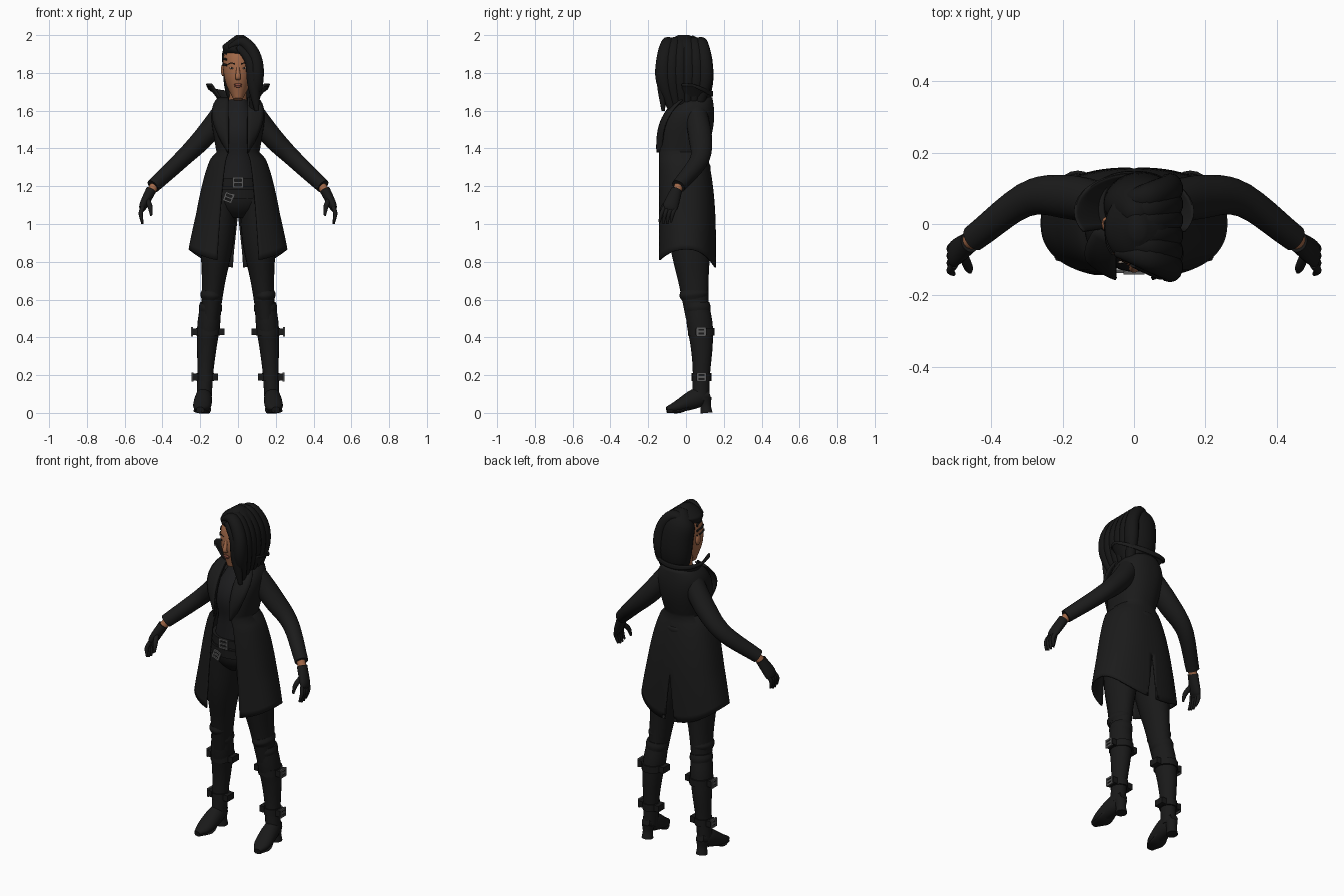
import bpy, bmesh
from math import sin, cos, pi, asin, radians
from mathutils import Vector, Matrix

cube = bpy.data.objects.get("Cube")
if cube:
    bpy.data.objects.remove(cube, do_unlink=True)


def material(name, *rgb):
    mat = bpy.data.materials.new(name)
    mat.use_nodes = True
    mat.diffuse_color = (*rgb, 1)
    shader = mat.node_tree.nodes["Principled BSDF"]
    shader.inputs["Base Color"].default_value = (*rgb, 1)
    shader.inputs["Roughness"].default_value = .8
    return mat


COAT = material("charcoal cloth", .011, .011, .011)
LEATHER = material("black leather", .01, .01, .01)
KNIT = material("dark grey knit", .012, .012, .013)
HAIR = material("black hair", .008, .008, .008)
SKIN = material("brown skin", .36, .14, .065)
LIPS = material("rose lips", .3, .09, .06)
METAL = material("grey metal", .1, .1, .1)
WHITE = material("eye white", .35, .28, .23)
SIDES = (("left", 1), ("right", -1))


def finish(name, bm, mat):
    bmesh.ops.recalc_face_normals(bm, faces=bm.faces)
    mesh = bpy.data.meshes.new(name)
    bm.to_mesh(mesh)
    bm.free()
    mesh.materials.append(mat)
    ob = bpy.data.objects.new(name, mesh)
    bpy.context.collection.objects.link(ob)
    bpy.ops.object.select_all(action='DESELECT')
    ob.select_set(True)
    bpy.context.view_layer.objects.active = ob
    bpy.ops.object.shade_smooth_by_angle(angle=radians(50))
    return ob


def curve_at(values, t):
    """Smooth interpolation through evenly spaced numbers or vectors."""
    last = len(values) - 1
    if last == 0:
        return values[0]
    i = min(int(t * last), last - 1)
    f = t * last - i
    b, c = values[i], values[i + 1]
    a = values[i - 1] if i else 2 * b - c
    d = values[i + 2] if i + 2 <= last else 2 * c - b
    return b + f / 2 * ((c - a) + f * (2 * a - 5 * b + 4 * c - d + f * (3 * b - a - 3 * c + d)))


def loft(name, mat, path, widths, depths=None, across=(1, 0, 0), sides=20, steps=16, flip=1):
    """Oval tube along a path; widths run along the 'across' direction."""
    path, across = [Vector(p) for p in path], Vector(across)
    bm = bmesh.new()
    rings = []
    for i in range(steps + 1):
        t = i / steps
        ahead, behind = curve_at(path, min(t + .01, 1)), curve_at(path, max(t - .01, 0))
        along = (ahead - behind).normalized()
        u = (across - along * along.dot(across)).normalized()
        v = along.cross(u)
        u, v = u * curve_at(widths, t), v * curve_at(depths or widths, t)
        ring = []
        for k in range(sides):
            a = 2 * pi * k / sides
            p = curve_at(path, t) + u * cos(a) + v * sin(a)
            ring.append(bm.verts.new((p.x * flip, p.y, p.z)))
        rings.append(ring)
    for low, high in zip(rings, rings[1:]):
        for k in range(sides):
            bm.faces.new((low[k - 1], low[k], high[k], high[k - 1]))
    bm.faces.new(rings[0])
    bm.faces.new(rings[-1])
    finish(name, bm, mat)


def pair(name, *args, **options):
    for side, flip in SIDES:
        loft(f"{side}_{name}", *args, flip=flip, **options)


def sheet(name, mat, rows):
    """Thin mirrored cloth from rows of points on the left half."""
    bm = bmesh.new()
    rows = [[bm.verts.new(p) for p in row] for row in rows]
    for low, high in zip(rows, rows[1:]):
        for k in range(len(low) - 1):
            bm.faces.new((low[k], low[k + 1], high[k + 1], high[k]))
    ob = finish(name, bm, mat)
    ob.modifiers.new("mirror", 'MIRROR')
    cloth = ob.modifiers.new("thickness", 'SOLIDIFY')
    cloth.thickness, cloth.offset = .008, 0


def blob(name, mat, centre, size):
    bm = bmesh.new()
    place = Matrix.Translation(centre) @ Matrix.Diagonal((*size, 1))
    bmesh.ops.create_uvsphere(bm, u_segments=16, v_segments=10, radius=1, matrix=place)
    finish(name, bm, mat)


def box(name, mat, centre, size, turn=Matrix()):
    bm = bmesh.new()
    place = Matrix.Translation(centre) @ turn @ Matrix.Diagonal((*size, 1))
    bmesh.ops.create_cube(bm, size=1, matrix=place)
    finish(name, bm, mat)


def buckle(name, centre, turn=Matrix(), reach=.024, bar=.01):
    for tag, d in SIDES:
        beside = Vector(centre) + turn @ Vector((d * reach, 0, 0))
        above = Vector(centre) + turn @ Vector((0, 0, d * reach))
        box(f"{name}_{tag}_bar", METAL, beside, (bar, bar, 2 * reach + bar), turn)
        box(f"{name}_{tag}_rail", METAL, above, (2 * reach + bar, bar, bar), turn)
    box(f"{name}_prong", METAL, centre, (2 * reach, bar, bar), turn)


# Coat: a fitted bodice above the waist, a flared skirt with a rear slit below
WAIST, NECK, HEM, SLIT, FRONT = 1.38, 1.67, .8, 1.05, -.148


def bodice(u):
    """Half width, front y, back y and half opening, from waist to neck."""
    return .11 + .05 * u - .075 * u ** 6, FRONT + .12 * u ** 3, .105 + .04 * sin(2.3 * u), .05


def skirt(t):
    flare = t ** .55
    return .11 + .148 * flare, FRONT, .155 - .05 * (1 - t) ** 3, .05 + .06 * flare


def coat_row(z, half, front, back, opening, columns=36, square=.85):
    start, row = asin((opening / half) ** (1 / square)), []
    for k in range(columns + 1):
        a = start + (pi - start) * k / columns
        c = cos(a)
        hem = .865 - c * c * (.065 if c > 0 else .095)
        h = z if z > SLIT else SLIT - (SLIT - z) * (SLIT - hem) / (SLIT - HEM)
        x = half * max(sin(a), 0) ** square if k < columns else max(0, SLIT - h) * .11
        y = (front + back) / 2 - (back - front) / 2 * abs(c) ** square * (1 if c > 0 else -1)
        row.append((x, y, h))
    return row


steps = [i / 16 for i in range(17)]
rows = [coat_row(NECK + (WAIST - NECK) * t, *bodice(1 - t)) for t in steps]
rows += [coat_row(WAIST + (HEM - WAIST) * t, *skirt(t)) for t in steps[1:]]
sheet("long_coat", COAT, rows)

# Lapels lift off the chest and spread to points
rows = []
for u in steps:
    inner, outer = .05, .055 + .085 * sin(2 * u) - .03 * u ** 8
    rows.append([(inner + (outer - inner) * t, bodice(u)[1] - .006 + .03 * t * t,
                  WAIST + (NECK - WAIST) * u) for t in steps[::4]])
sheet("lapels", COAT, rows)

# Flared collar, standing out to points at the front and lower at the back
rows = []
for v in steps:
    spread, rise = sin(1.9 * v), 1.63 + .11 * sin(2 * v)
    angles = [radians(58) + (pi - radians(58)) * t for t in steps]
    rows.append([((.08 + .085 * spread) * max(sin(a), 0), .035 - (.085 + .02 * spread) * cos(a),
                  rise + .055 * v * min(0, cos(a))) for a in angles])
sheet("collar", COAT, rows)
loft("back_coat_tab", COAT, [(-.08, .105, 1.3), (0, .122, 1.3), (.08, .105, 1.3)],
     [.018], [.008], across=(0, 0, 1))

# Sleeves, wrists and gloved hands
pair("sleeve", COAT, [(.07, .05, 1.6), (.18, .075, 1.46), (.3, .07, 1.34), (.45, -.04, 1.2)],
     [.06, .056, .045, .037], [.06, .062, .05, .038])
pair("wrist", SKIN, [(.43, -.03, 1.22), (.47, -.055, 1.16)], [.024])
pair("glove", LEATHER, [(.46, -.05, 1.18), (.5, -.08, 1.1), (.51, -.09, 1.07)],
     [.028, .022, .01], [.03, .04, .03])
for i in range(4):
    y, tip = -.115 + .02 * i, 1.02 - .01 * sin(i)
    pair(f"finger_{i + 1}", LEATHER, [(.504, y, 1.09), (.515, y - .015, 1.055), (.506, y - .025, tip - .01)],
         [.011, .011, .006], sides=10)
pair("thumb", LEATHER, [(.48, -.085, 1.13), (.465, -.12, 1.09), (.46, -.134, 1.045)],
     [.014, .013, .006], sides=10)

# Shirt, trousers and belts
loft("shirt", KNIT, [(0, .03, 1.655), (0, -.01, 1.5), (0, -.01, 1.36), (0, 0, 1.18)],
     [.05, .11, .1, .14], [.05, .12, .11, .12])
loft("hips", LEATHER, [(0, 0, 1.24), (0, 0, 1.12), (0, .01, 1.04)], [.13, .155, .06], [.12, .12, .07])
pair("trouser_leg", LEATHER, [(.085, 0, 1.14), (.12, .03, .8), (.147, .06, .5)],
     [.08, .086, .062, .048], [.11, .108, .08, .06])
pair("knee_fold", LEATHER, [(.14, .04, .65), (.143, .045, .6)], [.05, .058, .05], [.07, .077, .066])
for name, z, width in (("waist_belt", 1.22, .145), ("slung_belt", 1.16, .156)):
    loft(name, LEATHER, [(0, 0, z + .024), (0, 0, z - .024)], [width], [.132], sides=28, steps=2)
buckle("waist_buckle", (0, -.137, 1.22))
buckle("slung_buckle", (-.05, -.132, 1.14), Matrix.Rotation(.35, 4, 'Y'), reach=.02)

# Heeled boots with two buckled straps each
pair("boot_shaft", LEATHER, [(.145, .06, .57), (.165, .083, .35), (.18, .077, .07)],
     [.056, .06, .052, .042, .04], [.063, .068, .058, .046, .046])
pair("boot_cuff", LEATHER, [(.143, .06, .58), (.148, .065, .53)], [.057, .062, .056], [.064, .068, .064])
pair("boot_foot", LEATHER, [(.18, .125, .1), (.182, .06, .08), (.191, -.04, .036), (.2, -.103, .02)],
     [.025, .044, .047, .02], [.025, .052, .033, .012])
pair("boot_sole", LEATHER, [(.183, .03, .04), (.19, -.03, .01), (.2, -.1, .01)], [.036, .046, .022], [.01])
pair("boot_heel", LEATHER, [(.18, .1, .08), (.18, .108, 0)], [.036, .028, .032])
for tag, x, y, z, radius in (("upper", .158, .08, .43, .067), ("lower", .173, .082, .19, .049)):
    pair(f"{tag}_strap", LEATHER, [(x, y, z + .02), (x, y, z - .02)], [radius - .003], [radius + .003], steps=2)
    for side, flip in SIDES:
        name = f"{side}_{tag}_strap"
        for end, d in (("outer", 1), ("inner", -1)):
            box(f"{name}_{end}_tab", LEATHER, (flip * (x + d * (radius + .004)), y, z), (.03, .06, .036))
        buckle(f"{name}_buckle", (flip * (x + radius + .018), y, z), Matrix.Rotation(pi / 2, 4, 'Z'), reach=.02)

# Head and neck
HEAD = [Vector(p) for p in ((0, -.06, 1.66), (0, -.03, 1.76), (0, -.01, 1.88), (0, 0, 1.965))]
HEAD_WIDTH, HEAD_DEPTH = [.024, .069, .078, .04], [.026, .086, .096, .05]
loft("neck", SKIN, [(0, .035, 1.6), (0, .01, 1.74)], [.06, .047, .046], [.055, .05, .052])
loft("head", SKIN, HEAD, HEAD_WIDTH, HEAD_DEPTH, sides=32)


def on_face(x, z, lift=0):
    t = min((i / 200 for i in range(201)), key=lambda t: abs(curve_at(HEAD, t).z - z))
    bulge = max(0, 1 - (x / curve_at(HEAD_WIDTH, t)) ** 2) ** .5
    return Vector((x, curve_at(HEAD, t).y - curve_at(HEAD_DEPTH, t) * bulge - lift, z))


loft("nose", SKIN, [on_face(0, 1.83, -.004), on_face(0, 1.78, .008), on_face(0, 1.765, -.004)],
     [.007, .014, .012], [.006, .011, .006])
blob("upper_lip", LIPS, on_face(0, 1.738), (.022, .005, .006))
blob("lower_lip", LIPS, on_face(0, 1.729), (.019, .005, .006))
for side, flip in SIDES:
    blob(f"{side}_eye", WHITE, on_face(flip * .033, 1.825), (.013, .004, .005))
    blob(f"{side}_iris", HAIR, on_face(flip * .033, 1.825, .002), (.005, .003, .005))
    loft(f"{side}_eyebrow", HAIR, [on_face(flip * x, z) for x, z in ((.016, 1.847), (.036, 1.853), (.054, 1.845))],
         [.003], [.002], across=(0, 0, 1), sides=8)
    blob(f"{side}_ear", SKIN, (flip * .08, 0, 1.815), (.011, .02, .032))

# Hair: back mass, crown, temple braids, and locks swept across to the left
loft("back_hair", HAIR, [(.02, .055, 1.6), (.02, .07, 1.75), (.01, .055, 1.9), (0, .02, 1.99)],
     [.05, .09, .096, .088, .02], [.035, .068, .078, .07, .02], sides=28)
loft("crown_hair", HAIR, [(.005, -.005, 1.905), (.01, -.012, 1.95), (.01, -.012, 2)],
     [.084, .09, .065, .02], [.085, .105, .08, .03], sides=28)
for i in range(3):
    z = 1.9 - .03 * i
    loft(f"temple_braid_{i + 1}", HAIR, [on_face(-.058, z), on_face(-.073, z + .004), (-.08, .01, z)],
         [.006], across=(0, 0, 1), sides=8)
for i in range(6):
    y = -.115 + .042 * i
    loft(f"swept_lock_{i + 1}", HAIR, [(-.05, y * .7, 1.935), (.03, y * .8, 1.962), (.09, y, 1.88),
                                       (.1, y * 1.02, 1.76), (.08, y * .65, 1.61)],
         [.012, .036, .04, .042, .022], [.012, .03, .036, .036, .022], across=(0, 1, 0), sides=14)
loft("face_lock", HAIR, [(0, -.11, 1.94), (.068, -.128, 1.86), (.082, -.13, 1.74), (.1, -.12, 1.6)],
     [.015, .032, .032, .012], [.012, .024, .024, .01], sides=14)
